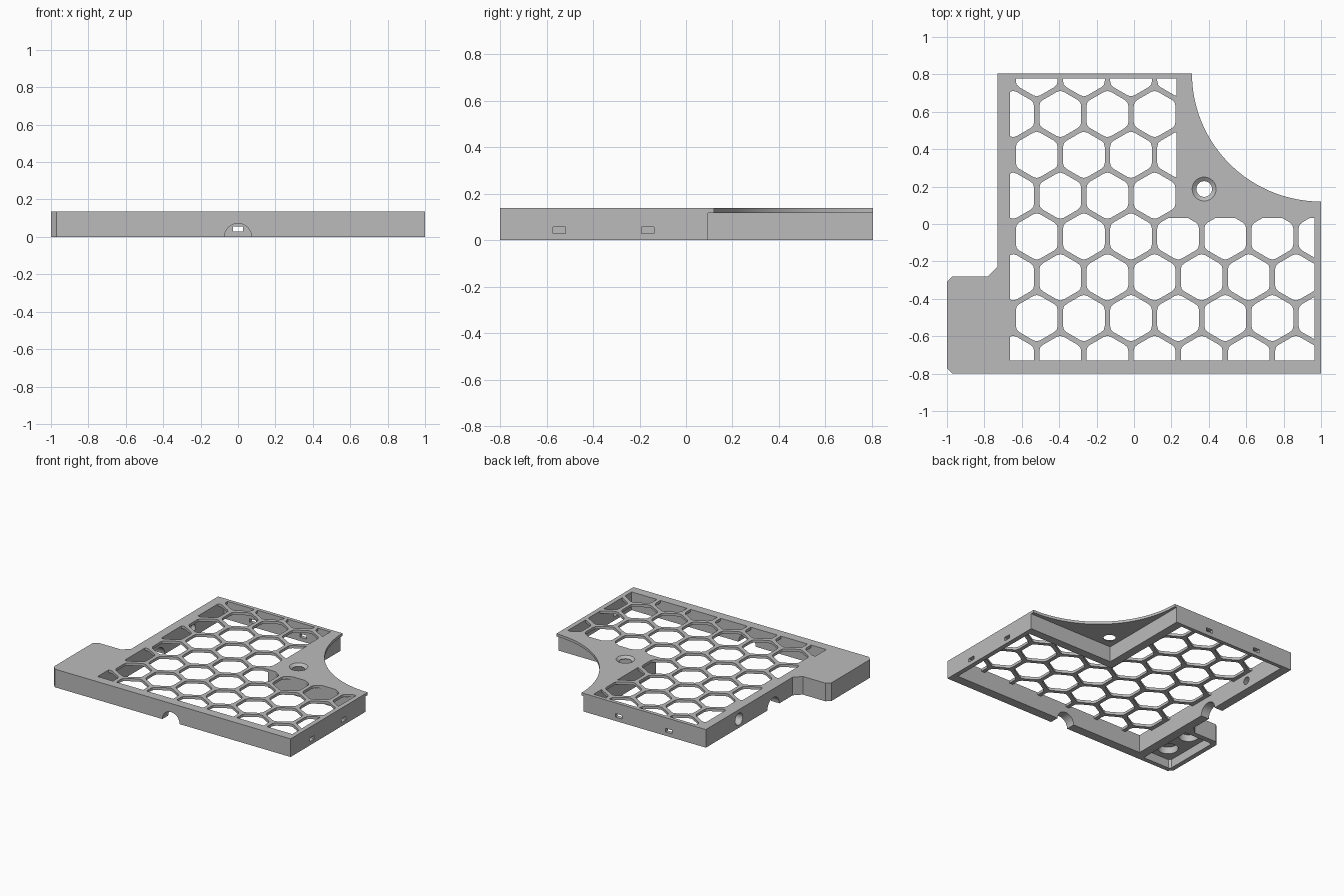
import bpy, bmesh, math
from mathutils import Matrix, Vector

if "Cube" in bpy.data.objects:
    bpy.data.objects.remove(bpy.data.objects["Cube"])

TOP, UNDER = 0.137, 0.117
grey = bpy.data.materials.new("plain grey")
grey.use_nodes = True
grey.diffuse_color = (0.5, 0.5, 0.5, 1)
grey.node_tree.nodes["Principled BSDF"].inputs["Base Color"].default_value = (0.5, 0.5, 0.5, 1)


def add_object(name, bm):
    mesh = bpy.data.meshes.new(name)
    bm.to_mesh(mesh)
    bm.free()
    mesh.materials.append(grey)
    obj = bpy.data.objects.new(name, mesh)
    bpy.context.collection.objects.link(obj)
    return obj


def activate(obj):
    bpy.ops.object.select_all(action='DESELECT')
    obj.select_set(True)
    bpy.context.view_layer.objects.active = obj


def slab(name, loops, z0, z1):
    """Extrude an outline with holes between two heights."""
    curve = bpy.data.curves.new(name, 'CURVE')
    curve.dimensions = '2D'
    curve.fill_mode = 'BOTH'
    curve.extrude = (z1 - z0) / 2
    for loop in loops:
        spline = curve.splines.new('POLY')
        spline.points.add(len(loop) - 1)
        for point, (x, y) in zip(spline.points, loop):
            point.co = (x, y, 0, 1)
        spline.use_cyclic_u = True
    temp = bpy.data.objects.new(name + "_outline", curve)
    bpy.context.collection.objects.link(temp)
    bpy.context.view_layer.update()
    mesh = bpy.data.meshes.new_from_object(temp.evaluated_get(bpy.context.evaluated_depsgraph_get()))
    bm = bmesh.new()
    bm.from_mesh(mesh)
    bpy.data.objects.remove(temp)
    bpy.data.curves.remove(curve)
    bpy.data.meshes.remove(mesh)
    bmesh.ops.remove_doubles(bm, verts=bm.verts, dist=0.0002)
    bmesh.ops.translate(bm, verts=bm.verts, vec=(0, 0, (z0 + z1) / 2))
    bmesh.ops.recalc_face_normals(bm, faces=bm.faces)
    return add_object(name, bm)


def circle(cx, cy, r, n=32):
    return [(cx + r * math.cos(2 * math.pi * i / n), cy + r * math.sin(2 * math.pi * i / n)) for i in range(n)]


def rounded_hexagon(cx, cy, r, cut=0.022):
    corners = [Vector((cx + r * math.sin(i * math.pi / 3), cy + r * math.cos(i * math.pi / 3))) for i in range(6)]
    points = []
    for i, c in enumerate(corners):
        a = c + (corners[i - 1] - c).normalized() * cut
        b = c + (corners[(i + 1) % 6] - c).normalized() * cut
        points += [a, (a + b + 2 * c) / 4, b]
    return points


def clip(points, axis, limit, sign):
    """Keep the part of a convex loop where sign * coordinate < sign * limit."""
    result = []
    for i, b in enumerate(points):
        a = points[i - 1]
        da, db = sign * (a[axis] - limit), sign * (b[axis] - limit)
        if (da < 0) != (db < 0):
            result.append(a.lerp(b, da / (da - db)))
        if db < 0:
            result.append(b)
    return result


def cut(target, cutter):
    mod = target.modifiers.new("cut", 'BOOLEAN')
    mod.operation = 'DIFFERENCE'
    mod.solver = 'EXACT'
    mod.object = cutter
    activate(target)
    bpy.ops.object.modifier_apply(modifier=mod.name)
    bpy.data.objects.remove(cutter)


def round_cutter(location, axis, r1, r2, depth):
    bm = bmesh.new()
    turn = {'X': Matrix.Rotation(math.pi / 2, 4, 'Y'), 'Y': Matrix.Rotation(math.pi / 2, 4, 'X')}[axis]
    bmesh.ops.create_cone(bm, cap_ends=True, segments=40, radius1=r1, radius2=r2, depth=depth,
                          matrix=Matrix.Translation(location) @ turn)
    return add_object("cutter", bm)


def box_cutter(location, size):
    bm = bmesh.new()
    bmesh.ops.create_cube(bm, size=1, matrix=Matrix.Translation(location) @ Matrix.Diagonal((*size, 1)))
    return add_object("cutter", bm)


# Shared left side of the outline, with the tab
tab_side = [(-0.73, 0.805), (-0.73, -0.23), (-0.78, -0.28), (-0.97, -0.28), (-1, -0.31),
            (-1, -0.77), (-0.97, -0.8), (1, -0.8)]

# Honeycomb openings, clipped to the L-shaped field
openings = []
PITCH = 0.252
for row in range(-1, 7):
    y = 0.588 - row * PITCH * math.sqrt(3) / 2
    for col in range(-4, 5):
        x = 0.11 + col * PITCH - (row % 2) * PITCH / 2
        loop = rounded_hexagon(x, y, 0.129)
        loop = clip(clip(loop, 0, -0.662, -1), 1, -0.73, -1)
        loop = clip(clip(loop, 0, 0.965, 1), 1, 0.777, 1)
        if y > 0:
            loop = clip(loop, 0, 0.228, 1)
        elif x > 0.2:
            loop = clip(loop, 1, 0.032, 1)
        if len(loop) > 2:
            spans = [max(p[k] for p in loop) - min(p[k] for p in loop) for k in (0, 1)]
            if min(spans) > 0.012:
                openings.append([tuple(p) for p in loop])

# Top plate with the concave quarter-circle corner
arc = [(1 - 0.69 * math.sin(t), 0.805 - 0.685 * math.cos(t))
       for t in [i * math.pi / 96 for i in range(49)]]
SCREW = (0.375, 0.187)
top_plate = slab("top_plate", [tab_side + arc, circle(*SCREW, 0.064)] + openings, UNDER, TOP)

# Countersunk screw seat
bm = bmesh.new()
rings = []
for r, z in ((0.064, TOP), (0.042, UNDER + 0.004), (0.042, UNDER), (0.064, UNDER)):
    rings.append([bm.verts.new((x, y, z)) for x, y in circle(*SCREW, r)])
for k in range(4):
    a, b = rings[k], rings[(k + 1) % 4]
    for i in range(32):
        bm.faces.new((a[i], a[i - 1], b[i - 1], b[i]))
bmesh.ops.recalc_face_normals(bm, faces=bm.faces)
screw_seat = add_object("screw_seat", bm)

# Perimeter walls around the main cavity and the tab cavity
outer = tab_side + [(1, 0.095), (0.293, 0.095), (0.293, 0.805)]
main_cavity = [(-0.662, 0.777), (-0.662, -0.73), (0.965, -0.73), (0.965, 0.032), (0.228, 0.032), (0.228, 0.777)]
tab_cavity = [(-0.73, -0.32), (-0.95, -0.32), (-0.965, -0.335), (-0.965, -0.75), (-0.95, -0.765), (-0.73, -0.765)]
walls = slab("perimeter_walls", [outer, main_cavity, tab_cavity], 0, UNDER)

# Half-round cable notches in the front and left walls
cut(walls, round_cutter((0, -0.8, 0), 'Y', 0.072, 0.072, 0.3))
cut(walls, round_cutter((-0.7, 0, 0), 'X', 0.072, 0.072, 0.2))
# Tapered round hole in the left wall
cut(walls, round_cutter((-0.7, 0.41, 0.065), 'X', 0.05, 0.025, 0.1))
# Rectangular slots in the right and back walls
for y in (-0.57 + 0.025, -0.165):
    cut(walls, box_cutter((0.98, y, 0.042), (0.2, 0.054, 0.027)))
for x in (0, -0.42):
    cut(walls, box_cutter((x, 0.79, 0.042), (0.054, 0.2, 0.027)))

# Thick ceiling of the tab with two round pockets
tab_ceiling = slab("tab_ceiling", [tab_cavity, circle(-0.85, -0.43, 0.07), circle(-0.85, -0.65, 0.07)], 0.065, UNDER)

for obj in (top_plate, screw_seat, walls, tab_ceiling):
    activate(obj)
    bpy.ops.object.shade_smooth_by_angle(angle=math.radians(25))
